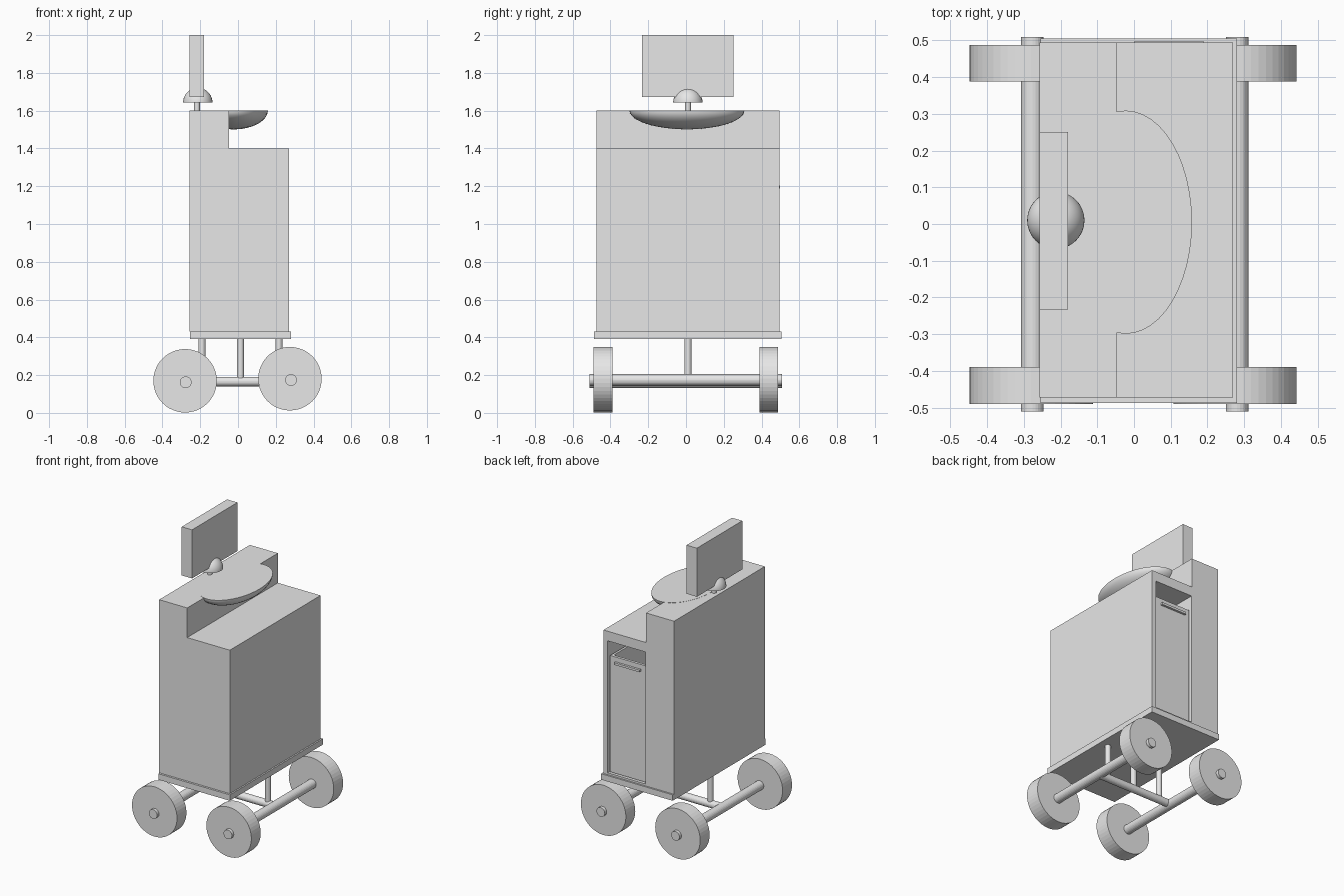
import bpy, bmesh, math
from mathutils import Vector, Matrix

if "Cube" in bpy.data.objects:
    bpy.data.objects.remove(bpy.data.objects["Cube"])

grey = bpy.data.materials.new("plain grey")
grey.diffuse_color = (0.8, 0.8, 0.8, 1)
grey.use_nodes = True
grey.node_tree.nodes["Principled BSDF"].inputs["Base Color"].default_value = grey.diffuse_color
YC = 0.01  # the cabinet's own centre line


def finish(name, bm):
    bmesh.ops.recalc_face_normals(bm, faces=bm.faces)
    me = bpy.data.meshes.new(name)
    bm.to_mesh(me)
    bm.free()
    me.materials.append(grey)
    ob = bpy.data.objects.new(name, me)
    bpy.context.collection.objects.link(ob)
    return ob


def box(name, x, y, z):
    bm = bmesh.new()
    bmesh.ops.create_cube(bm, size=1)
    for v in bm.verts:
        v.co = Vector([(a + b) / 2 + c * (b - a) for (a, b), c in zip((x, y, z), v.co)])
    return finish(name, bm)


def rod(name, p, q, r, sides=24):
    p, q = Vector(p), Vector(q)
    d = q - p
    m = Matrix.Translation((p + q) / 2) @ d.to_track_quat('Z', 'Y').to_matrix().to_4x4()
    bm = bmesh.new()
    bmesh.ops.create_cone(bm, cap_ends=True, segments=sides, radius1=r, radius2=r,
                          depth=d.length, matrix=m)
    return finish(name, bm)


def half_ball(name, centre, radii, up):
    # half ellipsoid with a flat cap; up = 1 dome, -1 bowl
    bm = bmesh.new()
    bmesh.ops.create_uvsphere(bm, u_segments=48, v_segments=24, radius=1)
    bmesh.ops.bisect_plane(bm, geom=bm.verts[:] + bm.edges[:] + bm.faces[:], dist=1e-5,
                           plane_co=(0, 0, 0), plane_no=(0, 0, -up), clear_outer=True)
    bmesh.ops.holes_fill(bm, edges=[e for e in bm.edges if e.is_boundary], sides=0)
    for v in bm.verts:
        v.co = Vector([c + r * k for c, r, k in zip(centre, radii, v.co)])
    ob = finish(name, bm)
    bpy.context.view_layer.objects.active = ob
    ob.select_set(True)
    bpy.ops.object.shade_smooth_by_angle(angle=math.radians(35))
    ob.select_set(False)
    return ob


def cut(ob, cutter):
    bpy.context.view_layer.objects.active = ob
    mod = ob.modifiers.new("cut", 'BOOLEAN')
    mod.operation = 'DIFFERENCE'
    mod.solver = 'EXACT'
    mod.object = cutter
    bpy.ops.object.modifier_apply(modifier=mod.name)
    bpy.data.objects.remove(cutter)


# stepped cabinet: side profile pulled along y
bm = bmesh.new()
profile = [(-0.257, 0.43), (0.27, 0.43), (0.27, 1.4), (-0.048, 1.4), (-0.048, 1.6), (-0.257, 1.6)]
face = bm.faces.new([bm.verts.new((x, -0.473, z)) for x, z in profile])
ext = bmesh.ops.extrude_face_region(bm, geom=[face])
bmesh.ops.translate(bm, vec=(0, 0.967, 0),
                    verts=[v for v in ext["geom"] if isinstance(v, bmesh.types.BMVert)])
cabinet = finish("cabinet", bm)

# bin compartment open at the back
cut(cabinet, box("compartment_cutter", (-0.045, 0.24), (-0.44, 0.6), (0.445, 1.335)))

# pull-out bin with an open top and a handle bar
bin_box = box("pull_out_bin", (-0.034, 0.228), (-0.42, 0.482), (0.45, 1.235))
cut(bin_box, box("bin_cutter", (-0.019, 0.213), (-0.4, 0.464), (0.47, 1.4)))
box("bin_handle", (0.0, 0.19), (0.48, 0.497), (1.188, 1.203))

# base plate
box("base_plate", (-0.254, 0.28), (-0.487, 0.505), (0.392, 0.432))

# bowl shelf, flush with the top of the cabinet
half_ball("bowl_shelf", (-0.023, YC - 0.005, 1.601), (0.181, 0.304, 0.1), -1)

# screen on a domed stand
rod("screen_post", (-0.217, YC, 1.59), (-0.217, YC, 1.66), 0.016)
half_ball("screen_dome", (-0.213, YC, 1.642), (0.078, 0.078, 0.079), 1)
box("screen", (-0.257, -0.18), (-0.233, 0.251), (1.672, 2.0))

# axles and wheels
for side, x, wx, z, wz in (("left", -0.277, -0.28, 0.162, 0.17), ("right", 0.281, 0.275, 0.174, 0.181)):
    rod(side + "_axle", (x, -0.511, z), (x, 0.509, z), 0.031)
    for end, y in (("front", -0.44), ("back", 0.438)):
        rod(f"{side}_{end}_wheel", (wx, y - 0.05, wz), (wx, y + 0.05, wz), 0.168, 48)

# chassis bar and the posts carrying the base plate
rod("chassis_bar", (-0.28, YC, 0.166), (0.281, YC, 0.166), 0.025)
for name, x in (("left", -0.191), ("middle", 0.013), ("right", 0.217)):
    rod(name + "_post", (x, YC, 0.17), (x, YC, 0.4), 0.018)
